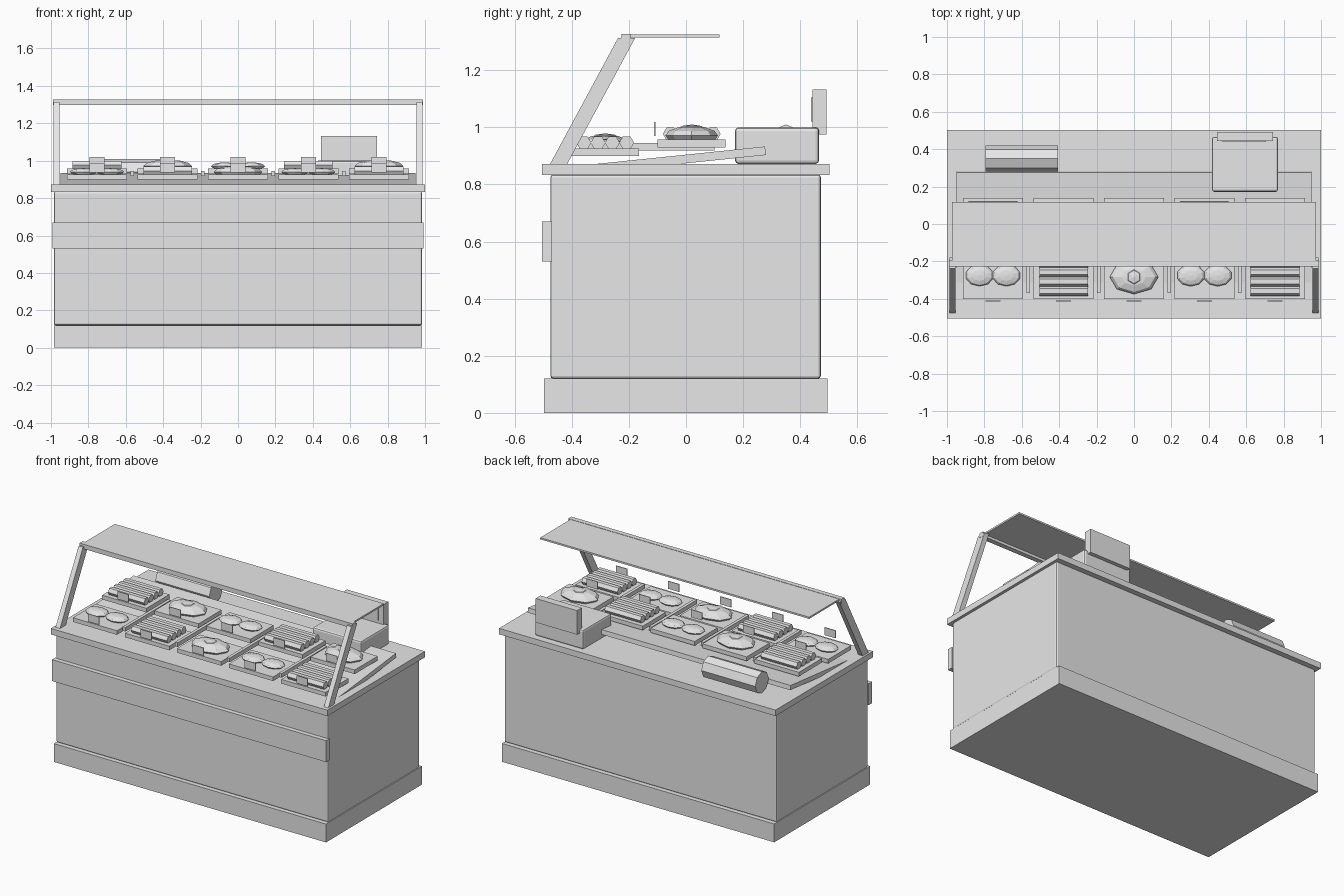
import bpy, math
from mathutils import Vector

old = bpy.data.objects.get("Cube")
if old:
    bpy.data.objects.remove(old, do_unlink=True)

grey = bpy.data.materials.new("plain_grey")
grey.use_nodes = True
grey.diffuse_color = (0.8, 0.8, 0.8, 1)
grey.node_tree.nodes["Principled BSDF"].inputs["Base Color"].default_value = (0.8, 0.8, 0.8, 1)


def finish(name):
    ob = bpy.context.object
    ob.name = name
    ob.data.materials.append(grey)
    return ob


def box(name, x, y, z, bevel=0):
    """Box from (min, max) ranges on each axis."""
    lo, hi = Vector((x[0], y[0], z[0])), Vector((x[1], y[1], z[1]))
    bpy.ops.mesh.primitive_cube_add(size=1, location=(lo + hi) / 2)
    ob = finish(name)
    for v in ob.data.vertices:
        v.co *= hi - lo
    if bevel:
        mod = ob.modifiers.new("bevel", "BEVEL")
        mod.width = bevel
        mod.segments = 2
    return ob


def rod(name, centre, radius, length, sides):
    """Faceted cylinder lying along x."""
    bpy.ops.mesh.primitive_cylinder_add(vertices=sides, radius=radius, depth=length,
                                        location=centre, rotation=(0, math.pi / 2, 0))
    return finish(name)


def blob(name, centre, size, segments, rings):
    """Flattened low-poly ball."""
    bpy.ops.mesh.primitive_uv_sphere_add(segments=segments, ring_count=rings,
                                         radius=1, location=centre)
    ob = finish(name)
    ob.scale = size
    return ob


# Counter
box("plinth", (-.985, .985), (-.497, .495), (0, .12))
box("cabinet_body", (-.985, .985), (-.475, .472), (.12, .835), .01)
box("worktop", (-1, 1), (-.505, .503), (.833, .872))
box("front_band", (-.992, .992), (-.505, -.47), (.53, .67))

# Sloping display bed
bed = box("display_bed", (-.95, .95), (-.44, .28), (.865, .895))
bed.rotation_euler.x = math.radians(5.9)
bed.location = (0, -.08, .881)


# Food
def rounds(x, y, z):
    for side in (-1, 1):
        blob("round_fillet", (x + side * .072, y + .008, z + .014), (.076, .058, .02), 10, 6)


def strips(x, y, z):
    for i in range(4):
        rod("food_strip", (x, y + (i - 1.5) * .05, z + .02), .026, .26, 6)


def dome(x, y, z):
    blob("food_mound", (x, y, z + .014), (.13, .092, .034), 8, 6)
    blob("mound_garnish", (x, y, z + .035), (.05, .05, .018), 6, 4)


# Trays, cards and dividers
columns = (-.754, -.376, 0, .376, .754)
rows = ((-.283, .926, (rounds, strips, dome, rounds, strips)),
        (.02, .957, (strips, dome, rounds, strips, dome)))
for y, z, foods in rows:
    for x, food in zip(columns, foods):
        box("tray", (x - .16, x + .16), (y - .119, y + .119), (z - .027, z))
        box("price_card", (x - .04, x + .04), (y - .132, y - .127), (z + .012, z + .062))
        food(x, y, z)
for a, b in zip(columns, columns[1:]):
    mid = (a + b) / 2
    box("divider", (mid - .01, mid + .01), (-.37, .1), (.919, .946))

# Canopy: slanted posts, front rail and shelf
for side in (-1, 1):
    post = box("canopy_post", (side * .971 - .016, side * .971 + .016), (-.478, -.418), (.868, 1.313))
    for v in post.data.vertices:
        if v.co.z > 0:
            v.co.y += .24
box("canopy_rail", (-.988, .988), (-.226, -.194), (1.297, 1.327))
box("canopy_shelf", (-.973, .973), (-.195, .117), (1.314, 1.325))

# Till
box("till_base", (.417, .77), (.172, .466), (.872, 1.0), .012)
box("till_screen", (.444, .743), (.443, .492), (.975, 1.132))
box("till_display", (.472, .707), (.438, .444), (1.02, 1.105))

# Wrapping roll
rod("paper_roll", (-.6, .35, .94), .07, .39, 8)
